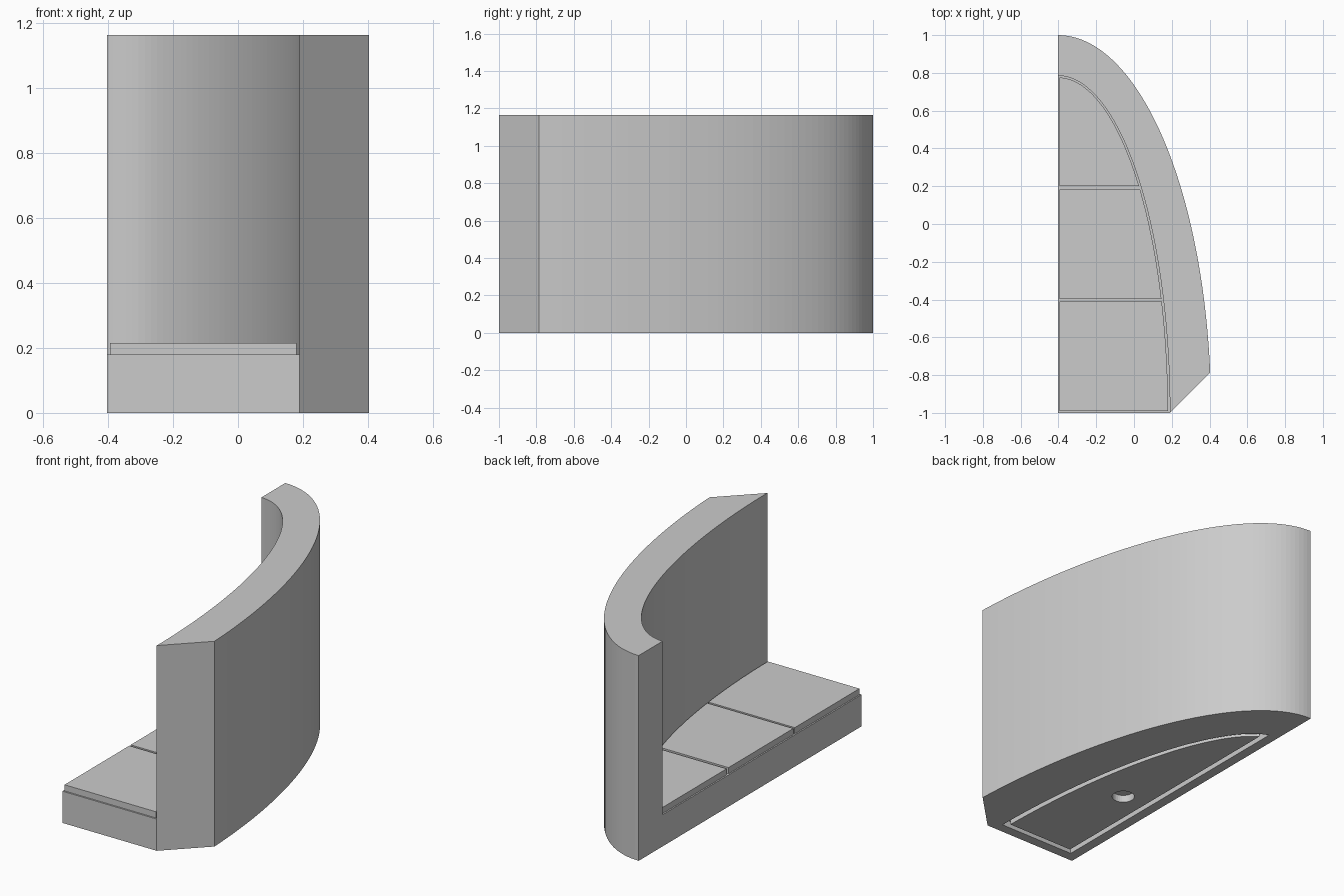
import bpy, bmesh, math

if "Cube" in bpy.data.objects:
    bpy.data.objects.remove(bpy.data.objects["Cube"])

LEFT, FRONT = -0.403, -1.0      # straight sides of the quarter ellipse
WALL_H, BASE_H, SLAB_TOP = 1.165, 0.18, 0.215
STEPS = 48

grey = bpy.data.materials.new("stone grey")
grey.diffuse_color = (0.6, 0.6, 0.6, 1)
grey.use_nodes = True
grey.node_tree.nodes["Principled BSDF"].inputs["Base Color"].default_value = grey.diffuse_color


def arc(a, b, y0, y1, x_min=LEFT):
    """Points of the quarter ellipse from height y0 up to y1."""
    t0 = math.asin((y0 - FRONT) / b)
    t1 = math.asin(min(1, (y1 - FRONT) / b))
    pts = []
    for i in range(STEPS + 1):
        t = t0 + (t1 - t0) * i / STEPS
        pts.append((max(x_min, LEFT + a * math.cos(t)), FRONT + b * math.sin(t)))
    return pts


def prism(name, outline, z0, z1, helper=False):
    """Extrude a counter-clockwise outline between two heights."""
    clean = []
    for p in outline:
        if not clean or math.dist(p, clean[-1]) > 1e-5:
            clean.append(p)
    if math.dist(clean[0], clean[-1]) < 1e-5:
        clean.pop()
    bm = bmesh.new()
    face = bm.faces.new([bm.verts.new((x, y, z0)) for x, y in clean])
    top = bmesh.ops.extrude_face_region(bm, geom=[face])["geom"]
    for v in top:
        if isinstance(v, bmesh.types.BMVert):
            v.co.z = z1
    bmesh.ops.recalc_face_normals(bm, faces=bm.faces)
    me = bpy.data.meshes.new(name)
    bm.to_mesh(me)
    bm.free()
    me.materials.append(grey)
    ob = bpy.data.objects.new(name, me)
    bpy.context.collection.objects.link(ob)
    ob.hide_render = helper
    return ob


def cut(target, cutter):
    """Subtract the cutter from the target and discard the cutter."""
    bpy.context.view_layer.objects.active = target
    mod = target.modifiers.new("cut", "BOOLEAN")
    mod.operation = "DIFFERENCE"
    mod.solver = "EXACT"
    mod.object = cutter
    bpy.ops.object.modifier_apply(modifier=mod.name)
    bpy.data.objects.remove(cutter)


# curved wall and base in one block, with a chamfered front end
body = prism("wall_and_base",
             [(LEFT, FRONT), (0.19, FRONT)] + arc(0.811, 2.0, -0.787, 1.0),
             0, WALL_H)
room = [(-0.7, -1.3), (0.19, -1.3)] + arc(0.593, 1.785, FRONT, 0.785) + [(-0.7, 0.785)]
cut(body, prism("room_cutter", room, BASE_H, 1.4, True))


# groove around the underside
def inset_outline(d):
    y_end = FRONT + (1.785 - d) * math.sqrt(1 - (d / (0.593 - d)) ** 2)
    return [(LEFT + d, FRONT + d)] + arc(0.593 - d, 1.785 - d, FRONT + d, y_end, LEFT + d)


groove = prism("groove_cutter", inset_outline(0.057), -0.1, 0.04, True)
cut(groove, prism("groove_core", inset_outline(0.087), -0.2, 0.2, True))
cut(body, groove)

# round socket in the underside
socket = [(-0.17 + 0.06 * math.cos(k * math.tau / 32),
           -0.293 + 0.06 * math.sin(k * math.tau / 32)) for k in range(32)]
cut(body, prism("socket_cutter", socket, -0.1, 0.042, True))

# three floor slabs separated by narrow gaps
for n, (y0, y1) in enumerate([(-0.991, -0.411), (-0.398, 0.183), (0.2, 0.776)], 1):
    curve = arc(0.583, 1.776, y0, y1, LEFT + 0.008)
    prism(f"floor_slab_{n}",
          [(LEFT + 0.008, y0)] + curve + [(LEFT + 0.008, curve[-1][1])],
          BASE_H, SLAB_TOP)
